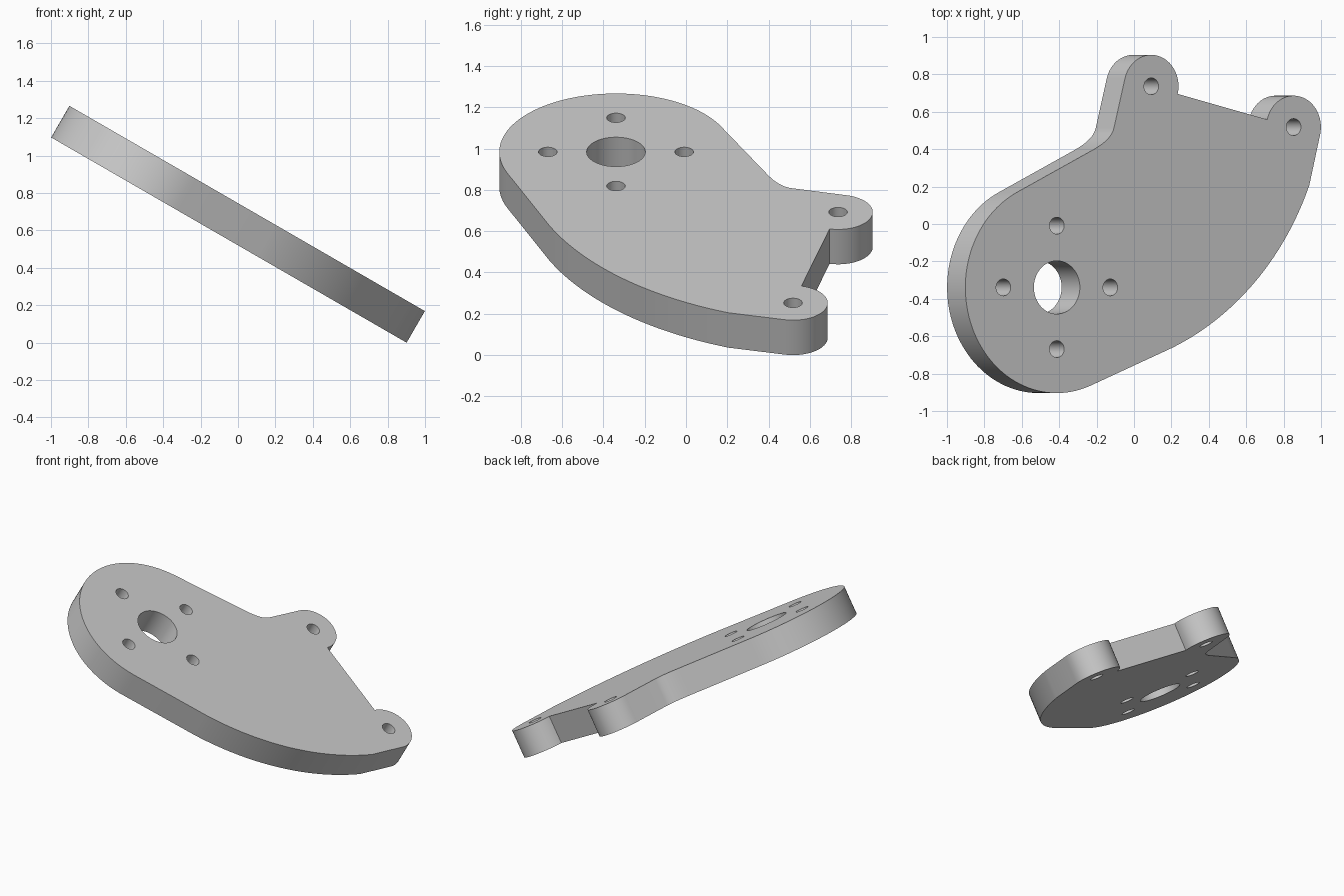
import bpy, bmesh
from math import radians, cos, sin
from mathutils import Vector

if "Cube" in bpy.data.objects:
    bpy.data.objects.remove(bpy.data.objects["Cube"])

THICK = 0.195
BIG, TAB_A, TAB_B = (-0.535, -0.336), (0.048, 0.739), (0.927, 0.521)


def arc(centre, r, a0, a1, n):
    """Points from angle a0 to a1 (degrees)."""
    angles = [radians(a0 + (a1 - a0) * i / n) for i in range(n + 1)]
    return [(centre[0] + r * cos(a), centre[1] + r * sin(a)) for a in angles]


def circle(centre, r, n=40):
    return arc(centre, r, 0, 360, n)[:-1]


def fillet(p, c, q, n=8):
    p, c, q = Vector(p), Vector(c), Vector(q)
    ts = [i / n for i in range(n + 1)]
    return [tuple(p * (1 - t) ** 2 + c * 2 * t * (1 - t) + q * t * t) for t in ts]


def bulge(p, q, sweep, n=28):
    """Arc from p to q bending through the given sweep, clockwise."""
    p, q = Vector(p), Vector(q)
    d, h = q - p, radians(sweep / 2)
    mid = (p + q) / 2
    perp = Vector((d.y, -d.x)) / 2 / (sin(h) / cos(h))
    c, a = mid + perp, p - (mid + perp)
    pts = []
    for i in range(n + 1):
        t = -radians(sweep) * i / n
        pts.append((c.x + a.x * cos(t) - a.y * sin(t), c.y + a.x * sin(t) + a.y * cos(t)))
    return pts


# plate outline, clockwise: large end, neck fillet, two tabs, curved flank
outline = arc(BIG, 0.565, 293, 116, 60)
outline += fillet((-0.31, 0.40), (-0.199, 0.454), (-0.183, 0.515))
outline += arc(TAB_A, 0.168, 166, -14, 32)
outline += arc(TAB_B, 0.168, 166, -14, 32)
outline += bulge((1.0235, 0.21), (0.175, -0.66), 45)

# bore, four-bolt circle and tab holes
holes = [circle(BIG, 0.142, 64)]
holes += [circle(p, 0.045) for p in circle(BIG, 0.33, 4) + [TAB_A, TAB_B]]

curve = bpy.data.curves.new("mounting_plate", 'CURVE')
curve.dimensions = '2D'
curve.fill_mode = 'BOTH'
curve.extrude = THICK / 2
for loop in [outline] + holes:
    spline = curve.splines.new('POLY')
    spline.points.add(len(loop) - 1)
    for pt, (u, v) in zip(spline.points, loop):
        pt.co = (u, v, 0, 1)
    spline.use_cyclic_u = True

plate = bpy.data.objects.new("mounting_plate", curve)
bpy.context.collection.objects.link(plate)
bpy.context.view_layer.objects.active = plate
plate.select_set(True)
bpy.ops.object.convert(target='MESH')
plate = bpy.context.object

# weld the caps to the walls
bm = bmesh.new()
bm.from_mesh(plate.data)
bmesh.ops.remove_doubles(bm, verts=bm.verts, dist=1e-5)
bmesh.ops.recalc_face_normals(bm, faces=bm.faces)
bm.to_mesh(plate.data)
bm.free()
bpy.ops.object.shade_smooth_by_angle(angle=radians(30))

# tilt the plate, then centre it and rest its lower edge on the ground
plate.rotation_euler = (0, radians(30), 0)
bpy.context.view_layer.update()
pts = [plate.matrix_world @ v.co for v in plate.data.vertices]
lo = [min(p[i] for p in pts) for i in range(3)]
hi = [max(p[i] for p in pts) for i in range(3)]
plate.location = (-(lo[0] + hi[0]) / 2, -(lo[1] + hi[1]) / 2, -lo[2])
